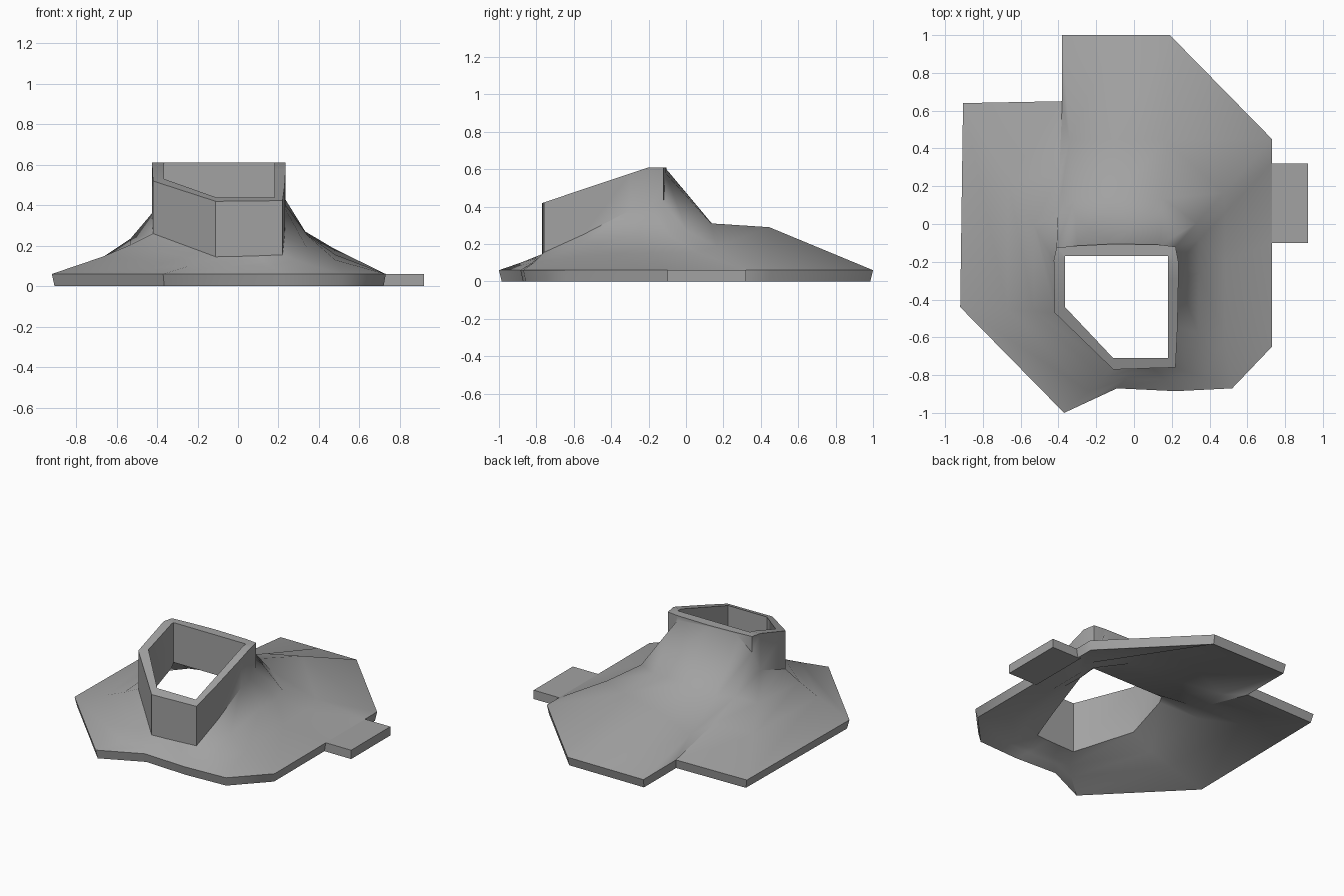
import bpy, bmesh, math

if "Cube" in bpy.data.objects:
    bpy.data.objects.remove(bpy.data.objects["Cube"])

# Radial columns: outer edge xy, collar xy, heights at collar foot, near slope, far slope
COLUMNS = [
    (0.73, 0.32, 0.235, -0.20, 0.40, 0.245, 0.155),
    (0.73, 0.45, 0.22, -0.12, 0.42, 0.27, 0.185),
    (0.19, 1.00, 0.14, -0.11, 0.58, 0.31, 0.29),
    (-0.10, 1.00, -0.10, -0.105, 0.60, 0.31, 0.235),
    (-0.38, 1.00, -0.30, -0.115, 0.60, 0.275, 0.14),
    (-0.38, 0.65, -0.41, -0.125, 0.50, 0.265, 0.165),
    (-0.905, 0.64, -0.425, -0.19, 0.36, 0.235, 0.145),
    (-0.92, -0.44, -0.42, -0.47, 0.26, 0.205, 0.145),
    (-0.37, -1.00, -0.11, -0.77, 0.145, 0.125, 0.10),
    (-0.09, -0.87, 0.00, -0.767, 0.147, 0.125, 0.10),
    (0.22, -0.885, 0.10, -0.763, 0.15, 0.125, 0.10),
    (0.52, -0.87, 0.22, -0.76, 0.155, 0.13, 0.10),
    (0.73, -0.65, 0.23, -0.55, 0.25, 0.19, 0.13),
    (0.73, -0.10, 0.235, -0.30, 0.38, 0.25, 0.155),
]


def rim_z(y):
    return min(0.61, 0.61 + (y + 0.2) * 0.335)


def section(ox, oy, cx, cy, foot, near, far):
    """Closed wall section from the flange up to the rim and back underneath."""
    def at(t, z):
        return (cx + (ox - cx) * t, cy + (oy - cy) * t, z)
    # hole edge, straight inside the collar
    hx = min(max(cx, -0.365), 0.18)
    hy = min(max(cy, -0.71), -0.17)
    if hx < -0.36:
        hy = max(hy, -0.44)
    return [
        (ox * 0.985, oy * 0.985, 0.0), (ox, oy, 0.06),
        at(0.5, far), at(0.22, near), (cx, cy, foot),
        (cx, cy, rim_z(cy)), (hx, hy, rim_z(hy)),
        (hx, hy, min(foot - 0.05, 0.34)),
        at(0.22, near - 0.06), at(0.5, far - 0.06),
    ]


# Mid grey for the whole part
grey = bpy.data.materials.new("mid_grey")
grey.diffuse_color = (0.36, 0.36, 0.36, 1)
grey.use_nodes = True
grey.node_tree.nodes["Principled BSDF"].inputs["Base Color"].default_value = grey.diffuse_color


def make_object(name, bm):
    bmesh.ops.recalc_face_normals(bm, faces=bm.faces)
    me = bpy.data.meshes.new(name)
    bm.to_mesh(me)
    bm.free()
    me.materials.append(grey)
    ob = bpy.data.objects.new(name, me)
    bpy.context.collection.objects.link(ob)
    return ob


# Flared shell with its collar
bm = bmesh.new()
rings = [[bm.verts.new(p) for p in section(*c)] for c in COLUMNS]
for i, a in enumerate(rings):
    b = rings[(i + 1) % len(rings)]
    for j in range(len(a)):
        k = (j + 1) % len(a)
        bm.faces.new((a[j], b[j], b[k], a[k]))
shell = make_object("flared_collar_shell", bm)
bpy.context.view_layer.objects.active = shell
shell.select_set(True)
bpy.ops.object.shade_smooth_by_angle(angle=math.radians(44))

# Side tab on the flange
bm = bmesh.new()
bmesh.ops.create_cube(bm, size=1)
for v in bm.verts:
    v.co = (0.81 + v.co.x * 0.22, 0.11 + v.co.y * 0.42, 0.03 + v.co.z * 0.06)
make_object("side_tab", bm)
